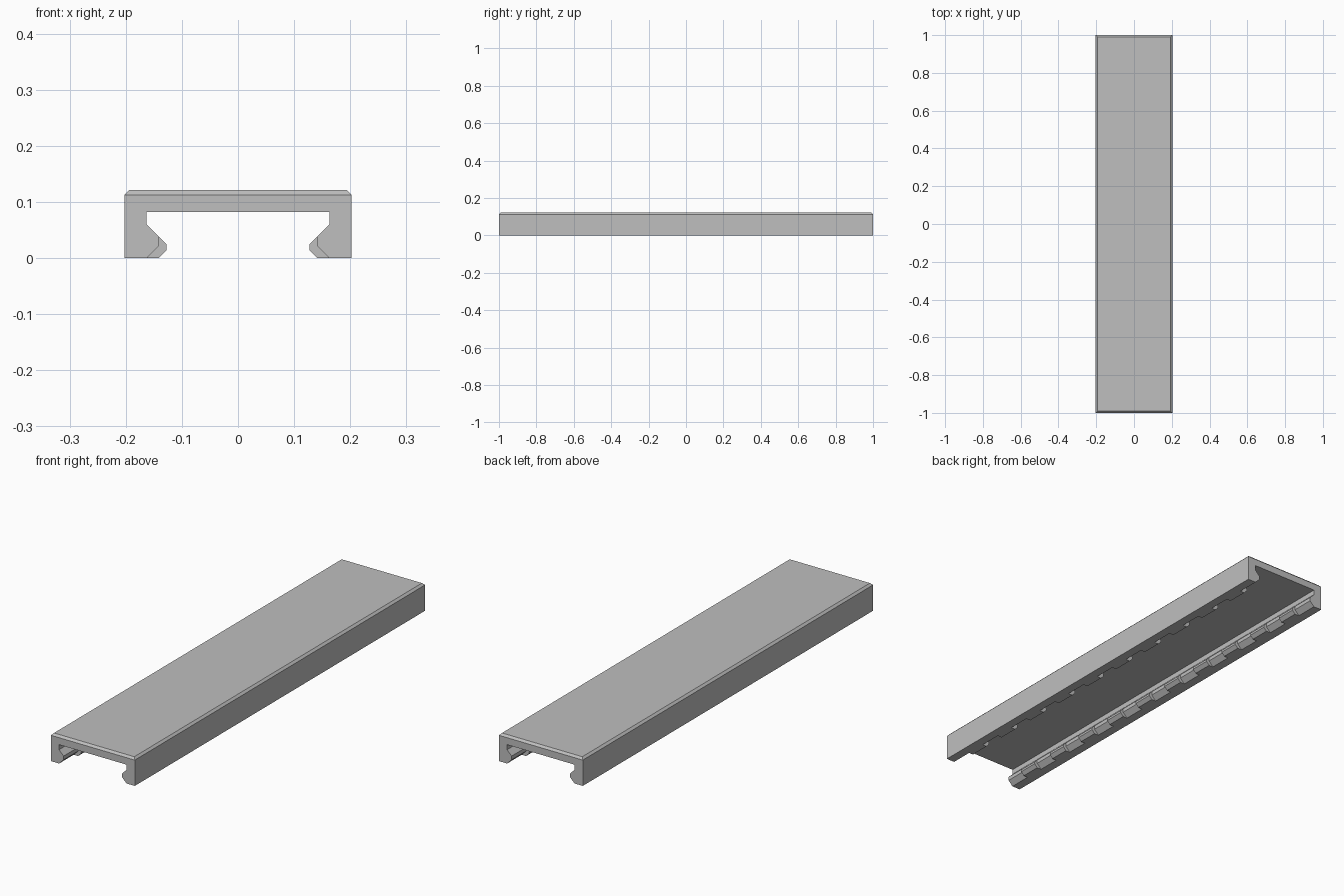
import bpy
import bmesh

cube = bpy.data.objects.get("Cube")
if cube:
    bpy.data.objects.remove(cube, do_unlink=True)

GREY = (0.52, 0.52, 0.52, 1.0)
LENGTH, HEIGHT, HALF_WIDTH = 2.0, 0.1215, 0.2025
PITCH, TOOTH, GAP = 0.19, 0.09, 0.10
CHAMFER = 0.009

plastic = bpy.data.materials.new("grey plastic")
plastic.use_nodes = True
plastic.diffuse_color = GREY
plastic.node_tree.nodes["Principled BSDF"].inputs["Base Color"].default_value = GREY


def add_prism(bm, profile, y_start, y_end):
    """Extrude an (x, z) outline along y."""
    face = bm.faces.new([bm.verts.new((x, y_start, z)) for x, z in profile])
    out = bmesh.ops.extrude_face_region(bm, geom=[face])
    moved = [v for v in out["geom"] if isinstance(v, bmesh.types.BMVert)]
    bmesh.ops.translate(bm, vec=(0, y_end - y_start, 0), verts=moved)


def finish(name, bm):
    bmesh.ops.recalc_face_normals(bm, faces=bm.faces)
    mesh = bpy.data.meshes.new(name)
    bm.to_mesh(mesh)
    bm.free()
    mesh.materials.append(plastic)
    obj = bpy.data.objects.new(name, mesh)
    bpy.context.collection.objects.link(obj)


# Channel-shaped cover with hooked lips and a chamfered top
half = [(HALF_WIDTH, HEIGHT), (HALF_WIDTH, 0), (0.1625, 0), (0.141, 0.0215),
        (0.141, 0.038), (0.163, 0.06), (0.163, 0.082)]
outline = half + [(-x, z) for x, z in reversed(half)]
bm = bmesh.new()
add_prism(bm, outline, -LENGTH / 2, LENGTH / 2)
top_edges = [e for e in bm.edges if all(v.co.z > HEIGHT - 0.001 for v in e.verts)]
bmesh.ops.bevel(bm, geom=top_edges, offset=CHAMFER, segments=1,
                profile=0.5, affect='EDGES')
finish("cover_channel", bm)

# Rows of gripping teeth along both lips
tooth = [(0.141, 0.038), (0.127, 0.024), (0.127, 0.0145), (0.1415, 0),
         (0.1625, 0), (0.141, 0.0215)]
for side, name in ((1, "left_lip_teeth"), (-1, "right_lip_teeth")):
    bm = bmesh.new()
    for i in range(10):
        y = -LENGTH / 2 + GAP + i * PITCH
        add_prism(bm, [(side * x, z) for x, z in tooth], y, y + TOOTH)
    finish(name, bm)
